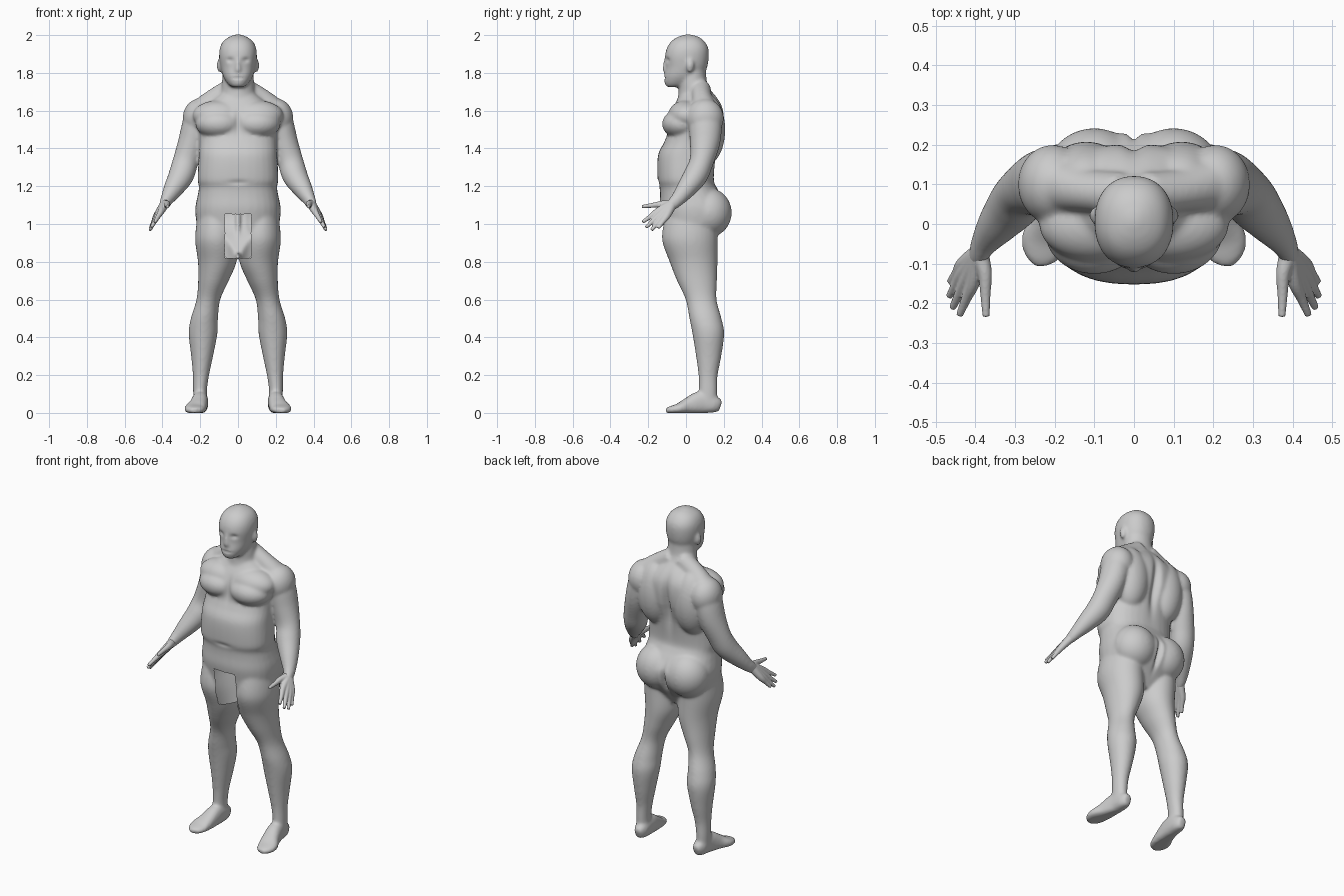
import bpy, bmesh, math
from mathutils import Vector, Matrix

skin = bpy.data.materials.new("light_grey")
skin.diffuse_color = (0.6, 0.6, 0.6, 1)


def spline(pts, steps=6):
    """Smooth interpolation through tuples of numbers."""
    out = []
    for i in range(len(pts) - 1):
        p = [pts[max(i - 1, 0)], pts[i], pts[i + 1], pts[min(i + 2, len(pts) - 1)]]
        for k in range(steps):
            t = k / steps
            out.append([0.5 * (2 * b + (c - a) * t + (2 * a - 5 * b + 4 * c - d) * t * t
                        + (3 * b - a - 3 * c + d) * t ** 3) for a, b, c, d in zip(*p)])
    return out + [list(pts[-1])]


def tube(bm, pts, side=1, axis=None, power=2.0, n=32):
    """Loft of rings given as (x, y, z, radius_u, radius_v)."""
    pts = spline(pts)
    rings = []
    for i, (x, y, z, ru, rv) in enumerate(pts):
        a, b = pts[max(i - 1, 0)], pts[min(i + 1, len(pts) - 1)]
        t = Vector(axis) if axis else (Vector(b[:3]) - Vector(a[:3])).normalized()
        u = (Vector((1, 0, 0)) - t * t.x).normalized()
        v = t.cross(u)
        ring = []
        for k in range(n):
            c, s = math.cos(math.tau * k / n), math.sin(math.tau * k / n)
            co = (Vector((x, y, z)) + u * math.copysign(abs(c) ** (2 / power), c) * ru
                  + v * math.copysign(abs(s) ** (2 / power), s) * rv)
            ring.append(bm.verts.new((co.x * side, co.y, max(co.z, 0))))
        rings.append(ring)
    for a, b in zip(rings, rings[1:]):
        for k in range(n):
            bm.faces.new((a[k], a[(k + 1) % n], b[(k + 1) % n], b[k]))
    bm.faces.new(rings[0][::-1])
    bm.faces.new(rings[-1])


def column(bm, rows, power=2.0):
    """Upright loft from rows of (z, half_width, front_y, back_y)."""
    tube(bm, [(0, (f + b) / 2, z, w, (b - f) / 2) for z, w, f, b in rows],
         axis=(0, 0, 1), power=power)


def blob(bm, centre, radii, side=1):
    c = Vector((centre[0] * side, centre[1], centre[2]))
    bmesh.ops.create_uvsphere(bm, u_segments=32, v_segments=20, radius=1,
                              matrix=Matrix.Translation(c) @ Matrix.Diagonal((*radii, 1)))


def fuse(name, bm, voxel, smooth):
    """Blend overlapping volumes into one skin and return its object."""
    bmesh.ops.recalc_face_normals(bm, faces=bm.faces)
    me = bpy.data.meshes.new(name)
    bm.to_mesh(me)
    bm.free()
    ob = bpy.data.objects.new(name, me)
    bpy.context.collection.objects.link(ob)
    mod = ob.modifiers.new("blend", "REMESH")
    mod.mode, mod.voxel_size = "VOXEL", voxel
    mod = ob.modifiers.new("soften", "SMOOTH")
    mod.factor, mod.iterations = 0.5, smooth
    dg = bpy.context.evaluated_depsgraph_get()
    done = bpy.data.meshes.new_from_object(ob.evaluated_get(dg))
    ob.modifiers.clear()
    ob.data = done
    done.materials.clear()
    done.materials.append(skin)
    done.polygons.foreach_set("use_smooth", [True] * len(done.polygons))
    return ob


body = bmesh.new()
# trunk
column(body, [(0.85, .10, -.03, .11), (.92, .19, -.10, .155), (.965, .21, -.12, .19),
              (1.02, .222, -.13, .222), (1.085, .226, -.14, .228), (1.15, .214, -.138, .19),
              (1.195, .207, -.14, .162), (1.24, .214, -.151, .148), (1.36, .208, -.149, .16),
              (1.43, .206, -.118, .18), (1.48, .21, -.1, .195), (1.55, .212, -.1, .202),
              (1.61, .2, -.075, .196), (1.66, .135, -.045, .172), (1.71, .075, -.02, .13)], 2.4)
# neck
column(body, [(1.60, .14, -.06, .18), (1.66, .11, -.045, .16), (1.70, .092, -.04, .135),
              (1.75, .085, -.04, .112), (1.82, .08, -.03, .105)])
# head
column(body, [(1.725, .03, -.1, -.03), (1.74, .052, -.112, .03), (1.78, .078, -.116, .085),
              (1.83, .092, -.108, .112), (1.89, .1, -.111, .121), (1.935, .095, -.1, .117),
              (1.97, .076, -.075, .095), (1.992, .044, -.04, .064), (2.004, .01, .0, .02)], 2.2)
# nose and lips
tube(body, [(0, -.106, 1.875, .009, .01), (0, -.11, 1.84, .012, .013),
            (0, -.111, 1.815, .018, .014), (0, -.107, 1.805, .014, .01)], axis=(0, 0, 1))
blob(body, (0, -.104, 1.772), (.032, .014, .014))

for s in (1, -1):
    # ear
    blob(body, (.1, .022, 1.838), (.013, .02, .036), s)
    # chest, upper chest, shoulder blade, buttock, shoulder
    blob(body, (.1, -.02, 1.53), (.125, .107, .08), s)
    blob(body, (.1, .0, 1.575), (.14, .095, .08), s)
    blob(body, (.12, .105, 1.5), (.11, .103, .19), s)
    blob(body, (.1, .12, 1.06), (.125, .122, .13), s)
    blob(body, (.205, .1, 1.56), (.088, .1, .103), s)
    # neck to shoulder muscle
    tube(body, [(.03, .075, 1.72, .055, .055), (.12, .085, 1.66, .06, .055),
                (.21, .1, 1.595, .06, .07)], s)
    # arm
    tube(body, [(.2, .1, 1.6, .07, .08), (.222, .103, 1.52, .075, .087),
                (.245, .1, 1.43, .073, .08), (.278, .082, 1.33, .068, .064),
                (.302, .05, 1.255, .067, .064), (.343, .0, 1.185, .052, .052),
                (.376, -.045, 1.13, .035, .038), (.393, -.08, 1.098, .025, .03),
                (.403, -.105, 1.078, .014, .018)], s)
    # leg
    tube(body, [(.115, .03, 1.04, .10, .14), (.114, .02, .92, .113, .147),
                (.11, .04, .8, .102, .127), (.13, .058, .7, .081, .106),
                (.157, .08, .6, .063, .082), (.178, .103, .5, .072, .085),
                (.185, .118, .42, .076, .084), (.19, .12, .3, .058, .067),
                (.196, .117, .2, .043, .051), (.201, .117, .12, .037, .049),
                (.2, .115, .05, .037, .05)], s, axis=(0, 0, 1))
    # foot
    tube(body, [(.194, .183, .035, .02, .03), (.196, .15, .045, .037, .045),
                (.2, .08, .055, .042, .06), (.212, .01, .036, .049, .044),
                (.227, -.04, .022, .057, .028), (.224, -.08, .015, .047, .021),
                (.218, -.104, .012, .026, .013)], s, power=2.4)

body = fuse("body", body, .008, 11)

# dents: (centre, spread, push in y) for eyes, mouth, navel, spine, chest and seat clefts
dents = [((.042, -.1, 1.868), (.018, .05, .012), .01), ((-.042, -.1, 1.868), (.018, .05, .012), .01),
         ((0, -.12, 1.772), (.03, .04, .005), .007), ((0, -.15, 1.22), (.05, .05, .012), .006),
         ((0, .19, 1.47), (.022, .06, .14), -.03), ((0, -.1, 1.54), (.016, .06, .06), .012),
         ((0, .22, 1.02), (.013, .07, .075), -.03)]
bm = bmesh.new()
bm.from_mesh(body.data)
for v in bm.verts:
    p = v.co.copy()
    for c, r, push in dents:
        q = sum(((p[i] - c[i]) / r[i]) ** 2 for i in range(3))
        if q < 9:
            v.co.y += push * math.exp(-q)
# open front panel between the thighs
gone = []
for f in bm.faces:
    c = f.calc_center_median()
    if c.y < .02 and .82 < c.z < 1.05 and abs(c.x) < .07:
        gone.append(f)
bmesh.ops.delete(bm, geom=gone, context="FACES")
bm.to_mesh(body.data)
bm.free()

# hands: each finger runs wrist, knuckle, middle joint, tip
fingers = [((.405, -.145, 1.07), (.44, -.23, 1.01)), ((.42, -.135, 1.052), (.458, -.212, .982)),
           ((.428, -.118, 1.045), (.466, -.183, .968)), ((.43, -.1, 1.045), (.464, -.147, .978)),
           ((.376, -.125, 1.105), (.373, -.234, 1.092))]
for name, s in (("left_hand", 1), ("right_hand", -1)):
    bm = bmesh.new()
    for k, e in fingers:
        m = [(a + b) / 2 for a, b in zip(k, e)]
        tube(bm, [(.368, -.032, 1.145, .02, .022), (.388, -.07, 1.107, .024, .026),
                  (*k, .018, .019), (*m, .013, .013), (*e, .009, .009)], s, n=16)
    fuse(name, bm, .004, 4)
